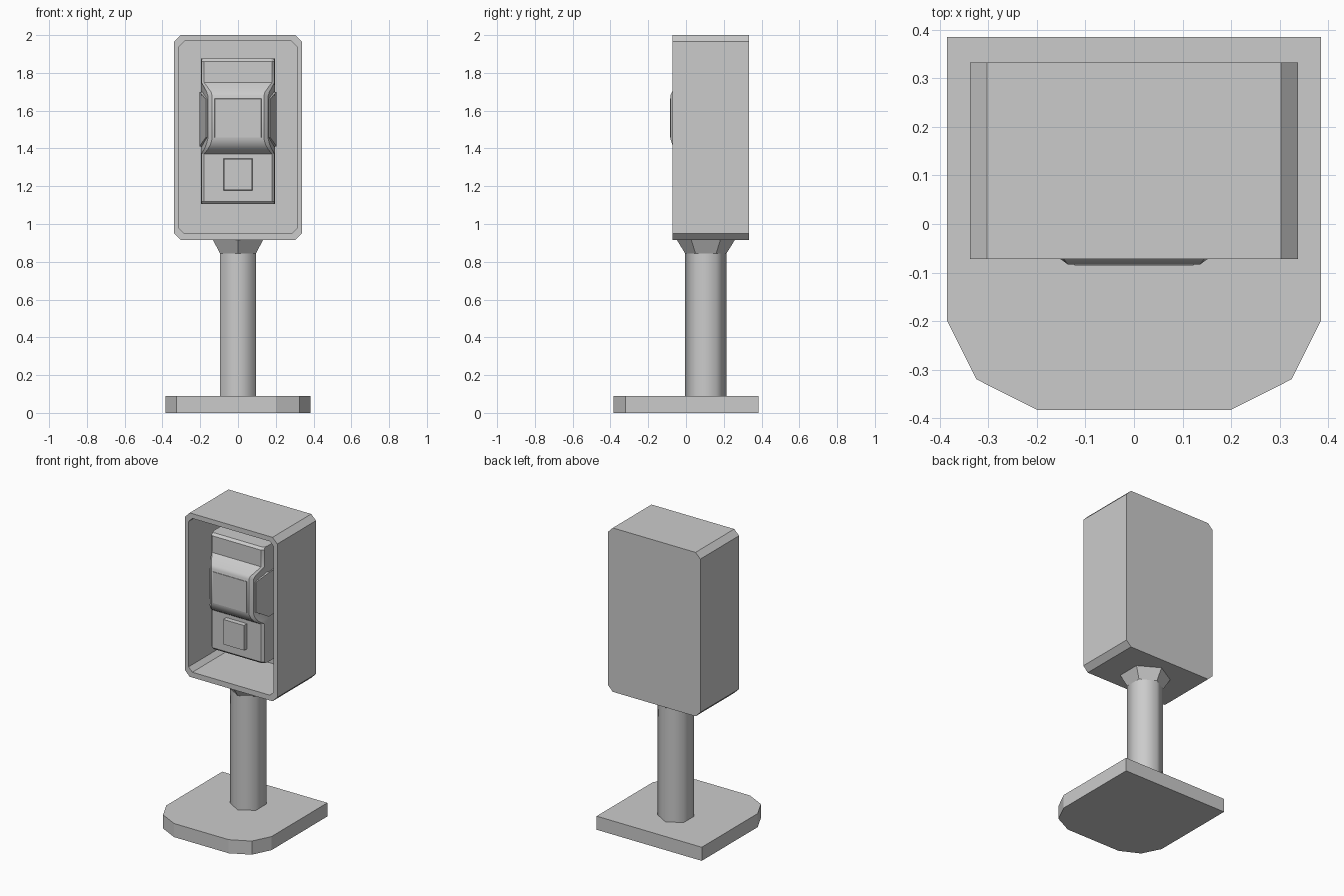
import bpy, bmesh
from math import radians, sin, cos, tau

if "Cube" in bpy.data.objects:
    bpy.data.objects.remove(bpy.data.objects["Cube"])


def loft(name, rings, smooth=None):
    """Skin a list of equal-length point rings and cap both ends."""
    bm = bmesh.new()
    loops = [[bm.verts.new(p) for p in ring] for ring in rings]
    n = len(loops[0])
    for a, b in zip(loops, loops[1:]):
        for i in range(n):
            j = (i + 1) % n
            bm.faces.new((a[i], a[j], b[j], b[i]))
    bm.faces.new(loops[0])
    bm.faces.new(loops[-1])
    bmesh.ops.recalc_face_normals(bm, faces=bm.faces[:])
    mesh = bpy.data.meshes.new(name)
    bm.to_mesh(mesh)
    bm.free()
    obj = bpy.data.objects.new(name, mesh)
    bpy.context.collection.objects.link(obj)
    if smooth:
        bpy.ops.object.select_all(action='DESELECT')
        obj.select_set(True)
        bpy.context.view_layer.objects.active = obj
        bpy.ops.object.shade_smooth_by_angle(angle=radians(smooth))
    return obj


def mirrored(half):
    """Complete a right-hand half outline across x = 0."""
    return half + [(-x, y) for x, y in reversed(half)]


def hexagon(r, z):
    return [(r * sin(i * tau / 6), 0.105 + r * cos(i * tau / 6), z) for i in range(6)]


def chamfered(w, z0, z1, c, y):
    half = [(w - c, z0), (w, z0 + c), (w, z1 - c), (w - c, z1)]
    return [(x, y, z) for x, z in mirrored(half)]


def rectangle(w, z0, z1, y):
    return [(x, y, z) for x, z in mirrored([(w, z0), (w, z1)])]


# Floor plate with rounded front
plate = mirrored([(0.385, 0.385), (0.385, -0.2), (0.325, -0.32), (0.2, -0.383)])
loft("base_plate", [[(x, y, z) for x, y in plate] for z in (0, 0.09)])

# Six-sided pole and flared collar
loft("pole", [hexagon(0.11, 0.085), hexagon(0.11, 0.85)], 65)
loft("collar", [hexagon(0.11, 0.845), hexagon(0.155, 0.918)])

# Open-fronted housing: inner back, inner lip, outer lip, outer back
loft("housing", [
    chamfered(0.312, 0.95, 1.968, 0.028, 0.305),
    chamfered(0.312, 0.95, 1.968, 0.028, -0.072),
    chamfered(0.338, 0.915, 2.0, 0.035, -0.072),
    chamfered(0.338, 0.915, 2.0, 0.035, 0.333)])

# Unit body: (z, shoulder y, chamfer back, chamfer front)
flat = (0.03, (0.194, 0.0), (0.18, -0.015))
bulge = (0.05, (0.16, -0.066), (0.137, -0.083))
levels = [
    (1.105, 0.03, (0.19, 0.01), (0.176, 0.0)),
    (1.12, *flat),
    (1.37, *flat),
    (1.395, 0.04, (0.18, -0.036), (0.16, -0.053)),
    (1.42, 0.05, (0.168, -0.056), (0.146, -0.072)),
    (1.45, *bulge),
    (1.68, *bulge),
    (1.70, 0.05, (0.166, -0.058), (0.143, -0.074)),
    (1.75, *flat),
    (1.86, *flat),
    (1.875, 0.03, (0.19, 0.01), (0.176, 0.0))]
body = []
for z, shoulder, back, front in levels:
    outline = mirrored([(0.195, 0.31), (0.195, shoulder), back, front])
    body.append([(x, y, z) for x, y in outline])
loft("unit_body", body, 30)

# Raised centre panel and lower button
loft("centre_panel", [rectangle(0.125, 1.455, 1.665, -0.07),
                      rectangle(0.123, 1.457, 1.663, -0.086)])
loft("lower_button", [rectangle(0.077, 1.178, 1.347, 0.0),
                      rectangle(0.075, 1.18, 1.345, -0.045)])

# Slanted side grips
for side, s in (("right", 1), ("left", -1)):
    rings = []
    for inset in (0.03, 0.0):
        x0, x1 = 0.17 - inset, 0.204 - inset
        rings.append([(s * x0, -0.055, 1.46), (s * x0, -0.055, 1.66),
                      (s * x1, 0.03, 1.70), (s * x1, 0.10, 1.70),
                      (s * x1, 0.10, 1.41), (s * x1, 0.03, 1.41)])
    loft(f"side_grip_{side}", rings)
